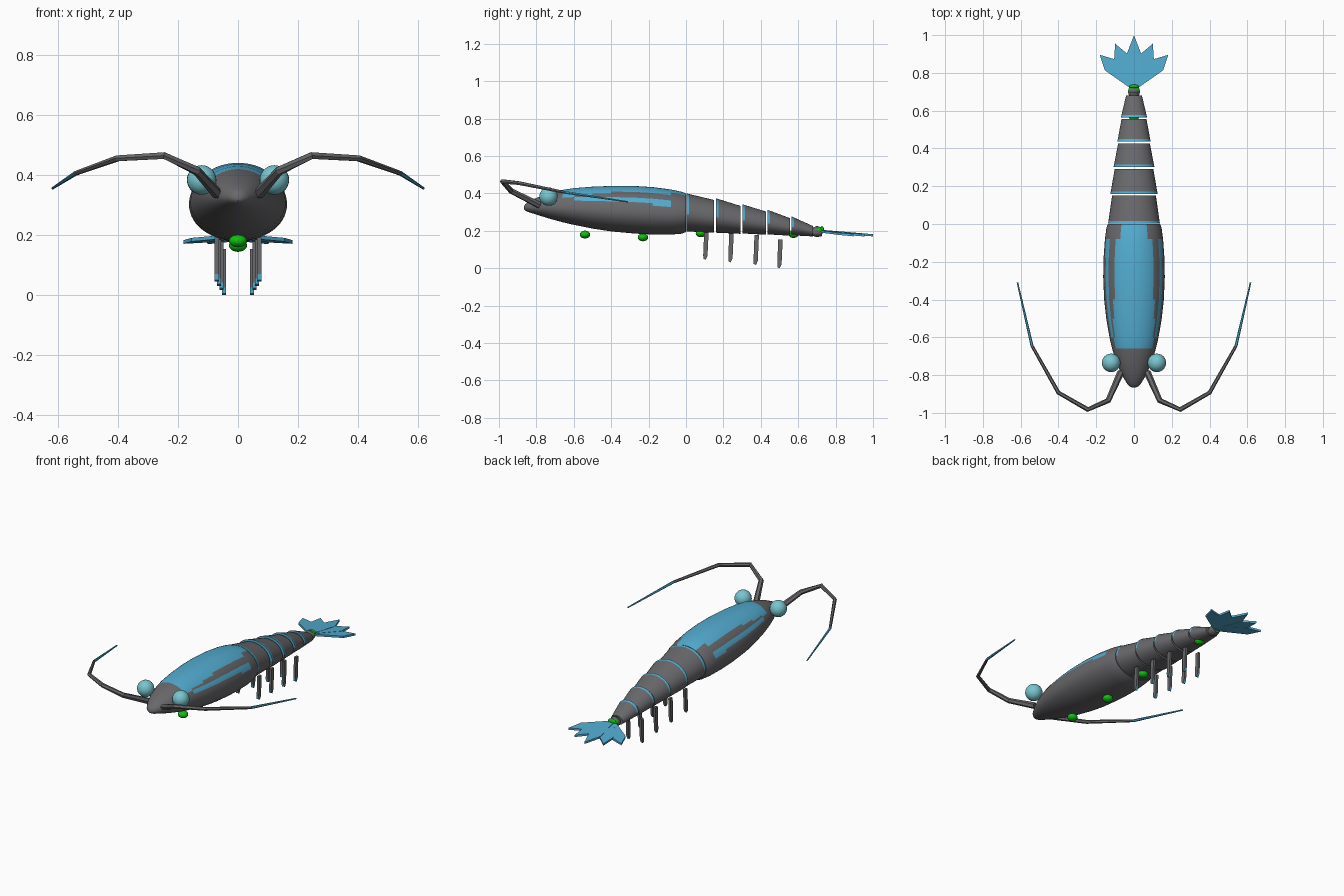
import bpy, bmesh, math
from mathutils import Vector

if "Cube" in bpy.data.objects:
    bpy.data.objects.remove(bpy.data.objects["Cube"])


def material(name, rgb):
    m = bpy.data.materials.new(name)
    m.diffuse_color = (*rgb, 1)
    m.use_nodes = True
    m.node_tree.nodes["Principled BSDF"].inputs["Base Color"].default_value = m.diffuse_color
    return m


GREY = material("shell grey", (0.14, 0.14, 0.15))
BLUE = material("accent blue", (0.085, 0.41, 0.63))
EYE = material("eye pale blue", (0.19, 0.56, 0.62))
GREEN = material("node green", (0.005, 0.52, 0.005))


def finish(name, bm, mats, smooth=None):
    bmesh.ops.recalc_face_normals(bm, faces=bm.faces)
    me = bpy.data.meshes.new(name)
    bm.to_mesh(me)
    bm.free()
    ob = bpy.data.objects.new(name, me)
    bpy.context.collection.objects.link(ob)
    for m in mats:
        me.materials.append(m)
    if smooth:
        bpy.ops.object.select_all(action='DESELECT')
        ob.select_set(True)
        bpy.context.view_layer.objects.active = ob
        bpy.ops.object.shade_smooth_by_angle(angle=math.radians(smooth))
    return ob


def loft(bm, rings):
    """Skin closed rings of points and cap both ends."""
    vs = [[bm.verts.new(p) for p in r] for r in rings]
    n = len(vs[0])
    for a, b in zip(vs, vs[1:]):
        for i in range(n):
            bm.faces.new((a[i], a[(i + 1) % n], b[(i + 1) % n], b[i]))
    bm.faces.new(vs[0])
    bm.faces.new(vs[-1])


def body_ring(y, w, top, bottom, n=64, scale=1.0):
    """Egg-shaped cross-section, widest a little below the middle."""
    mid = bottom + (top - bottom) * 0.45
    pts = []
    for i in range(n):
        a = 2 * math.pi * i / n
        c = math.cos(a)
        h = (top - mid) if c > 0 else (mid - bottom)
        pts.append((w * scale * math.sin(a), y, mid + h * scale * c))
    return pts


# Carapace: (y, half width, top, bottom)
stations = [
    (-0.866, 0.008, 0.332, 0.316), (-0.860, 0.022, 0.342, 0.309),
    (-0.845, 0.037, 0.354, 0.301), (-0.80, 0.064, 0.376, 0.287),
    (-0.74, 0.091, 0.398, 0.268), (-0.66, 0.116, 0.419, 0.246),
    (-0.60, 0.130, 0.428, 0.232), (-0.50, 0.147, 0.436, 0.212),
    (-0.40, 0.158, 0.440, 0.197), (-0.28, 0.163, 0.440, 0.186),
    (-0.18, 0.161, 0.434, 0.180), (-0.08, 0.154, 0.421, 0.180),
    (-0.02, 0.146, 0.408, 0.185), (0.0, 0.138, 0.400, 0.194)]
bm = bmesh.new()
loft(bm, [body_ring(*s) for s in stations])
for f in bm.faces:
    c = f.calc_center_median()
    if len(f.verts) > 4 or c.z < 0.33:
        continue
    # back panel, then the thin flank stripe
    limit = 0.072 if c.y > -0.08 else 0.104
    if c.y > -0.66 and abs(c.x) < limit:
        f.material_index = 1
    elif -0.60 < c.y < -0.08:
        t = (c.y + 0.6) / 0.52
        s = abs(c.x) / (0.130 + 0.032 * math.sin(min(1, t * 1.6) * math.pi / 2))
        if 0.82 < s < 0.915:
            f.material_index = 1
finish("carapace", bm, [GREY, BLUE], 40)

# Tail segments: front and back (y, half width, top, bottom)
segments = [
    ((0.003, 0.137, 0.400, 0.197), (0.150, 0.116, 0.365, 0.190)),
    ((0.160, 0.125, 0.374, 0.190), (0.292, 0.102, 0.333, 0.184)),
    ((0.302, 0.108, 0.342, 0.186), (0.427, 0.084, 0.303, 0.179)),
    ((0.437, 0.088, 0.312, 0.181), (0.555, 0.066, 0.268, 0.174)),
    ((0.565, 0.069, 0.277, 0.176), (0.680, 0.042, 0.225, 0.170))]
for k, (a, b) in enumerate(segments):
    t = 0.013 / (b[0] - a[0])
    band = [p + (q - p) * t for p, q in zip(a, b)]
    bm = bmesh.new()
    loft(bm, [body_ring(*a, n=40, scale=0.84), body_ring(*a, n=40),
              body_ring(*band, n=40), body_ring(*b, n=40)])
    mid = a[3] + (a[2] - a[3]) * 0.47
    for f in bm.faces:
        c = f.calc_center_median()
        if len(f.verts) == 4 and c.y < band[0] and c.z > mid:
            f.material_index = 1
    finish(f"tail_segment_{k + 1}", bm, [GREY, BLUE], 30)

# Knuckle joining tail and fan
bm = bmesh.new()
loft(bm, [body_ring(0.680, 0.027, 0.218, 0.172, 20), body_ring(0.700, 0.032, 0.226, 0.166, 20),
          body_ring(0.728, 0.024, 0.218, 0.172, 20)])
finish("tail_knuckle", bm, [GREY], 30)


def ball(name, loc, size, mat):
    bm = bmesh.new()
    bmesh.ops.create_uvsphere(bm, u_segments=24, v_segments=14, radius=1)
    for v in bm.verts:
        v.co = Vector(loc) + Vector([c * s for c, s in zip(v.co, size)])
    finish(name, bm, [mat], 60)


# Underside nodes
for k, (y, z) in enumerate([(-0.54, 0.180), (-0.23, 0.165), (0.08, 0.187),
                            (0.575, 0.183), (0.708, 0.200)]):
    ball(f"belly_node_{k + 1}", (0, y, z), (0.030, 0.028, 0.021), GREEN)
# small cap at the fan root
ball("fan_root_node", (0, 0.728, 0.205), (0.027, 0.010, 0.020), GREEN)

# Antenna path on the right side, mirrored for the left
path = [(0.070, -0.785, 0.338), (0.137, -0.935, 0.413), (0.245, -0.982, 0.464),
        (0.400, -0.893, 0.455), (0.540, -0.645, 0.405), (0.617, -0.310, 0.355)]
radii = [0.019, 0.015, 0.013, 0.011, 0.008, 0.004]


def antenna(name, s):
    pts = [Vector((s * x, y, z)) for x, y, z in path]
    rings = []
    for i, p in enumerate(pts):
        d = (pts[min(i + 1, 5)] - pts[max(i - 1, 0)]).normalized()
        u = d.cross(Vector((0, 0, 1))).normalized()
        v = u.cross(d)
        rings.append([p + radii[i] * (u * math.cos(q * math.pi / 3) + v * math.sin(q * math.pi / 3))
                      for q in range(6)])
    bm = bmesh.new()
    loft(bm, rings)
    for f in bm.faces:
        if f.calc_center_median().y > -0.6 and abs(f.calc_center_median().x) > 0.55:
            f.material_index = 1
    finish(name, bm, [GREY, BLUE])


def leg(name, s, x, y, top, low):
    """Flat paddle with a slanted, tapered tip."""
    prof = [(-0.010, top), (0.014, top), (0.008, low + 0.022),
            (-0.002, low), (-0.014, low + 0.006), (-0.015, low + 0.025)]
    bm = bmesh.new()
    loft(bm, [[(s * (x + dx), y + dy, z) for dy, z in prof] for dx in (-0.007, 0.007)])
    for f in bm.faces:
        if len(f.verts) == 4 and f.calc_center_median().z < low + 0.024:
            f.material_index = 1
    finish(name, bm, [GREY, BLUE])


for side, s in (("right", 1), ("left", -1)):
    antenna(f"antenna_{side}", s)
    ball(f"eye_{side}", (s * 0.121, -0.735, 0.383), (0.049, 0.049, 0.049), EYE)
    for k, (x, y, top, low) in enumerate([(0.071, 0.107, 0.192, 0.045), (0.063, 0.241, 0.185, 0.031),
                                          (0.055, 0.376, 0.178, 0.017), (0.047, 0.503, 0.153, 0.0)]):
        leg(f"swimmer_leg_{side}_{k + 1}", s, x, y, top, low)

# Tail fan: five pointed blades, sloping down to the rear
for k, (deg, length) in enumerate([(-46, 0.253), (-23, 0.255), (0, 0.28), (23, 0.255), (46, 0.253)]):
    a = math.radians(deg)
    lift = 0.0015 * (2 - abs(k - 2))
    prof = [(-0.012, 0), (0.012, 0), (0.040, 0.176), (0, length), (-0.040, 0.176)]
    rings = []
    for h in (-0.006, 0.006):
        ring = []
        for u, v in prof:
            x, y = u * math.cos(a) + v * math.sin(a), v * math.cos(a) - u * math.sin(a)
            ring.append((x, 0.72 + y, 0.197 - 0.085 * y - 0.03 * abs(x) + h + lift))
        rings.append(ring)
    bm = bmesh.new()
    loft(bm, rings)
    finish(f"fan_blade_{k + 1}", bm, [BLUE])
